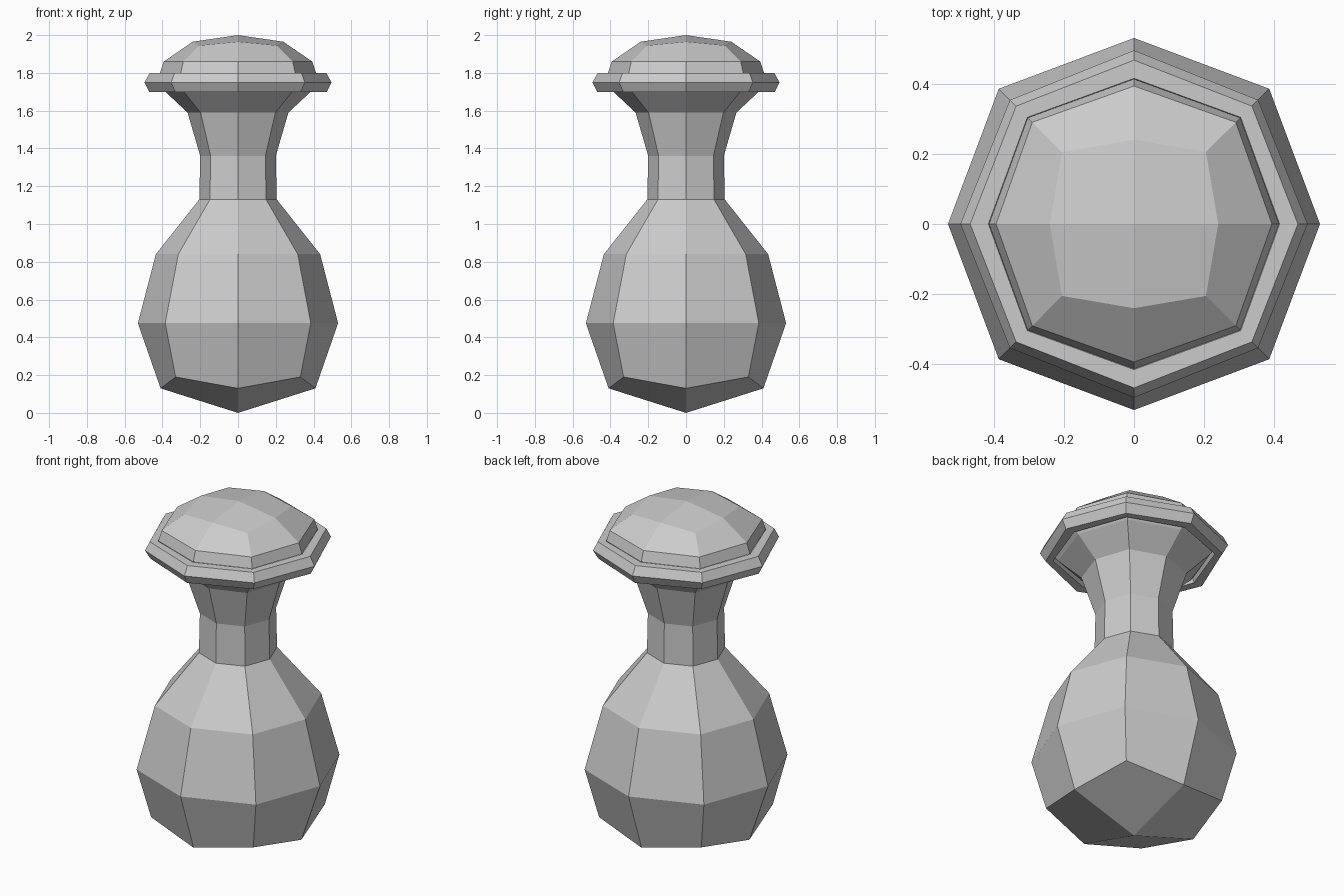
import bpy, bmesh, math

old = bpy.data.objects.get("Cube")
if old:
    bpy.data.objects.remove(old, do_unlink=True)

grey = bpy.data.materials.new("plain grey")
grey.use_nodes = True
COLOUR = (0.6, 0.6, 0.6, 1)
grey.diffuse_color = COLOUR
grey.node_tree.nodes["Principled BSDF"].inputs["Base Color"].default_value = COLOUR


def add_ring(bm, r, z, diag_r=None, diag_z=None):
    """Octagonal ring; its diagonal corners may differ from the axis corners."""
    ring = []
    for i in range(8):
        a = i * math.pi / 4
        radius = (diag_r or r) if i % 2 else r
        height = (diag_z or z) if i % 2 else z
        ring.append(bm.verts.new((radius * math.cos(a), radius * math.sin(a), height)))
    return ring


def turned(name, profile, tip_start=None, tip_end=None, loop=False):
    bm = bmesh.new()
    rings = [add_ring(bm, *p) for p in profile]
    pairs = list(zip(rings, rings[1:]))
    if loop:
        pairs.append((rings[-1], rings[0]))
    for low, high in pairs:
        for i in range(8):
            j = (i + 1) % 8
            bm.faces.new((low[i], low[j], high[j], high[i]))
    # Four quads close a pole around a central point
    for ring, z in ((rings[0], tip_start), (rings[-1], tip_end)):
        if z is not None:
            tip = bm.verts.new((0, 0, z))
            for i in range(0, 8, 2):
                bm.faces.new((ring[i], ring[i + 1], ring[(i + 2) % 8], tip))
    bmesh.ops.recalc_face_normals(bm, faces=bm.faces)
    mesh = bpy.data.meshes.new(name)
    bm.to_mesh(mesh)
    bm.free()
    mesh.materials.append(grey)
    bpy.context.collection.objects.link(bpy.data.objects.new(name, mesh))


# Bulbous body, neck and flared mouth
turned("bottle_body", [
    (0.41, 0.13, 0.467, 0.19), (0.53, 0.475, 0.545), (0.435, 0.84, 0.447),
    (0.205, 1.13, 0.21), (0.2, 1.36, 0.205), (0.267, 1.59, 0.28),
    (0.385, 1.7, 0.405), (0.41, 1.73, 0.425)], tip_start=0.0)

# Bevelled ring around the mouth
turned("mouth_ring", [
    (0.47, 1.7), (0.495, 1.75, 0.5), (0.467, 1.8, 0.475),
    (0.415, 1.8, 0.43), (0.395, 1.75, 0.41), (0.415, 1.7, 0.43)], loop=True)

# Domed stopper
turned("domed_cap", [
    (0.413, 1.8, 0.428), (0.393, 1.86, 0.41), (0.24, 1.965, 0.29, 1.945)],
    tip_end=2.0)
